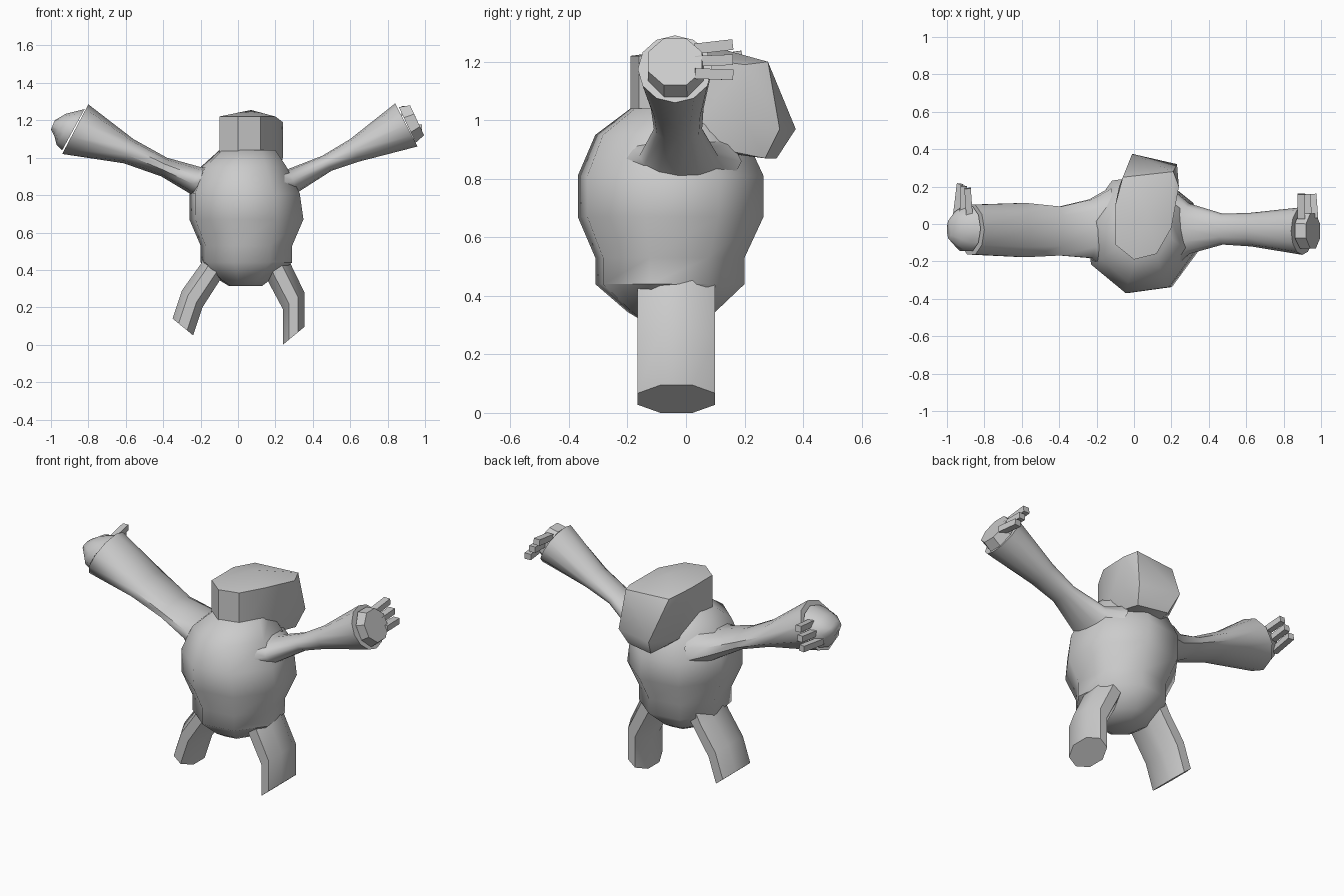
import bpy, bmesh, math
from mathutils import Vector

if "Cube" in bpy.data.objects:
    bpy.data.objects.remove(bpy.data.objects["Cube"])


def finish(bm, name, angle=50):
    bmesh.ops.recalc_face_normals(bm, faces=bm.faces)
    me = bpy.data.meshes.new(name)
    bm.to_mesh(me)
    bm.free()
    ob = bpy.data.objects.new(name, me)
    bpy.context.collection.objects.link(ob)
    bpy.ops.object.select_all(action='DESELECT')
    bpy.context.view_layer.objects.active = ob
    ob.select_set(True)
    bpy.ops.object.shade_smooth_by_angle(angle=math.radians(angle))
    return ob


def loft(name, rings, n=8, phase=22.5, grow=1.082, angle=50):
    """Each ring: two opposite xz points and a y range; rings are n-gons."""
    bm = bmesh.new()
    loops = []
    for (ax, az), (bx, bz), y0, y1 in rings:
        loop = []
        for k in range(n):
            t = math.radians(phase) + math.tau * k / n
            u, v = grow * math.cos(t) / 2, grow * math.sin(t) / 2
            loop.append(bm.verts.new(((ax + bx) / 2 + u * (bx - ax),
                                      (y0 + y1) / 2 + v * (y1 - y0),
                                      (az + bz) / 2 + u * (bz - az))))
        loops.append(loop)
    for a, b in zip(loops, loops[1:]):
        for k in range(n):
            j = (k + 1) % n
            bm.faces.new((a[k], a[j], b[j], b[k]))
    bm.faces.new(loops[0])
    bm.faces.new(loops[-1])
    return finish(bm, name, angle)


def claw(name, base, tip, w, h):
    base, tip = Vector(base), Vector(tip)
    d = tip - base
    bm = bmesh.new()
    bmesh.ops.create_cube(bm, size=1)
    q = d.to_track_quat('Y', 'Z')
    for v in bm.verts:
        c = v.co
        v.co = (base + tip) / 2 + q @ Vector((c.x * w, c.y * d.length, c.z * h))
    finish(bm, name, 30)


# Body: stacked horizontal octagons
body = [(-.05, .13, .315, -.15, .05), (-.10, .17, .345, -.20, .10),
        (-.20, .29, .44, -.31, .20), (-.20, .29, .53, -.31, .20),
        (-.26, .35, .67, -.37, .265), (-.26, .33, .81, -.37, .265),
        (-.20, .26, .95, -.31, .20), (-.10, .20, 1.04, -.19, .12)]
loft("body", [((x0, z), (x1, z), y0, y1) for x0, x1, z, y0, y1 in body],
     phase=30, grow=1.035)

# Head: faceted block with the muzzle drooping to the back
neck = [(-.10, -.11), (0, -.19), (.12, -.16), (.20, -.02)]
points = [(x, y, z) for x, y in neck for z in (.93, 1.22)] + [
    (.07, .08, 1.255), (-.06, .25, 1.2), (.21, .28, 1.2), (-.01, .375, .97),
    (.23, .32, .97), (.02, .31, .87), (.2, .27, .87), (.24, .2, 1.0),
    (.24, .2, 1.19), (-.10, .1, 1.22), (-.08, .2, .94)]
bm = bmesh.new()
for p in points:
    bm.verts.new(p)
bmesh.ops.convex_hull(bm, input=bm.verts)
finish(bm, "head", 45)

# Arms
loft("left_arm", [((-.10, .98), (-.16, .74), -.26, .20),
                  ((-.20, .95), (-.26, .81), -.19, .14),
                  ((-.38, 1.0), (-.41, .90), -.175, .10),
                  ((-.56, 1.10), (-.61, .97), -.185, .12),
                  ((-.80, 1.285), (-.94, 1.02), -.17, .11)], n=10, phase=0, grow=1)
loft("right_arm", [((.16, .98), (.24, .74), -.25, .19),
                   ((.27, .94), (.32, .815), -.16, .11),
                   ((.45, 1.01), (.50, .93), -.11, .055),
                   ((.60, 1.10), (.65, .98), -.12, .06),
                   ((.84, 1.29), (.96, 1.06), -.165, .09)], n=12, phase=0, grow=1)

# Hands: a rounded knuckle on the left, a flat pad on the right
loft("left_hand", [((-.82, 1.26), (-.94, 1.04), -.15, .10),
                   ((-.86, 1.25), (-.97, 1.07), -.15, .09),
                   ((-.92, 1.235), (-.98, 1.11), -.12, .07),
                   ((-.98, 1.20), (-1.0, 1.15), -.08, .02)], n=10, phase=0, grow=1)
loft("right_hand", [((.86, 1.27), (.95, 1.08), -.13, .06),
                    ((.92, 1.28), (.995, 1.12), -.13, .055)], angle=30)

# Claws
for i in range(3):
    claw(f"right_claw_{i}", (.965 - .035 * i, .03, 1.16 + .042 * i),
         (.955 - .03 * i, .16, 1.155 + .052 * i), .04, .036)
    claw(f"left_claw_{i}", (-.95 + .035 * i, .05, 1.11 + .045 * i),
         (-.93 + .02 * i, .215 - .012 * i, 1.12 + .05 * i), .035, .036)

# Legs
for name, rings in (
        ("left_leg", [((-.17, .50), (-.04, .42)), ((-.20, .43), (-.10, .34)),
                      ((-.30, .29), (-.19, .20)), ((-.35, .14), (-.24, .05))]),
        ("right_leg", [((.24, .52), (.12, .43)), ((.28, .435), (.16, .34)),
                       ((.355, .28), (.24, .19)), ((.355, .095), (.24, 0))])):
    loft(name, [(a, b, -.165, .10) for a, b in rings])
